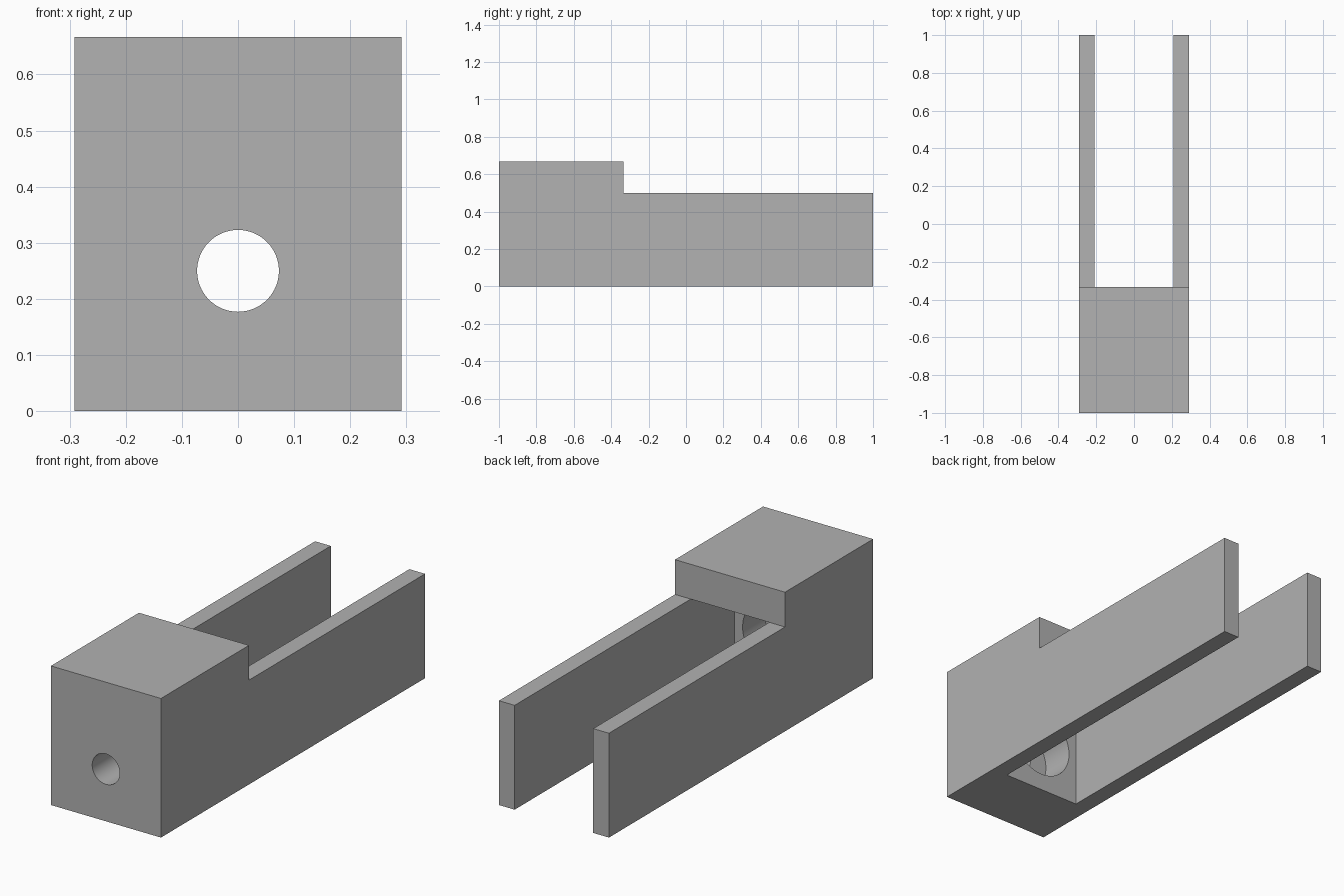
import bpy
import bmesh
from math import radians
from mathutils import Matrix

U = 1 / 12  # design unit: the body is 24 units long

default = bpy.data.objects.get("Cube")
if default:
    bpy.data.objects.remove(default, do_unlink=True)

grey = bpy.data.materials.new("plain grey")
grey.use_nodes = True
colour = (0.445, 0.445, 0.445, 1)
grey.diffuse_color = colour
grey.node_tree.nodes["Principled BSDF"].inputs["Base Color"].default_value = colour


def add_object(name, bm):
    bmesh.ops.recalc_face_normals(bm, faces=bm.faces)
    mesh = bpy.data.meshes.new(name)
    bm.to_mesh(mesh)
    bm.free()
    mesh.materials.append(grey)
    obj = bpy.data.objects.new(name, mesh)
    bpy.context.collection.objects.link(obj)
    return obj


def side_profile(name, points, half_width):
    """Extrude a (y, z) outline symmetrically across x, in design units."""
    bm = bmesh.new()
    face = bm.faces.new([bm.verts.new((-half_width * U, y * U, z * U)) for y, z in points])
    moved = bmesh.ops.extrude_face_region(bm, geom=[face])["geom"]
    verts = [v for v in moved if isinstance(v, bmesh.types.BMVert)]
    bmesh.ops.translate(bm, verts=verts, vec=(2 * half_width * U, 0, 0))
    return add_object(name, bm)


def bore(name, radius, y0, y1):
    """Cylinder along y at the height of the hole axis."""
    bm = bmesh.new()
    place = Matrix.Translation((0, (y0 + y1) / 2 * U, 3 * U)) @ Matrix.Rotation(radians(90), 4, "X")
    bmesh.ops.create_cone(bm, cap_ends=True, segments=64, radius1=radius * U,
                          radius2=radius * U, depth=(y1 - y0) * U, matrix=place)
    return add_object(name, bm)


# Stepped body: tall head at the front, lower arms behind
body = side_profile("forked_body", [(-12, 0), (12, 0), (12, 6), (-4, 6), (-4, 8), (-12, 8)], 3.5)

# Slot between the arms running under the head, counterbore and through hole
cutters = [
    side_profile("slot_cutter", [(-8, -1), (13, -1), (13, 7), (-4, 7), (-4, 6), (-8, 6)], 2.5),
    bore("counterbore_cutter", 2, -10, -7),
    bore("through_hole_cutter", 0.875, -13, -9),
]

bpy.ops.object.select_all(action="DESELECT")
bpy.context.view_layer.objects.active = body
body.select_set(True)
for cutter in cutters:
    cutter.hide_render = True
    cut = body.modifiers.new(cutter.name, "BOOLEAN")
    cut.operation = "DIFFERENCE"
    cut.solver = "EXACT"
    cut.object = cutter
    bpy.ops.object.modifier_apply(modifier=cut.name)
    bpy.data.objects.remove(cutter, do_unlink=True)

bpy.ops.object.shade_smooth_by_angle(angle=radians(30))
